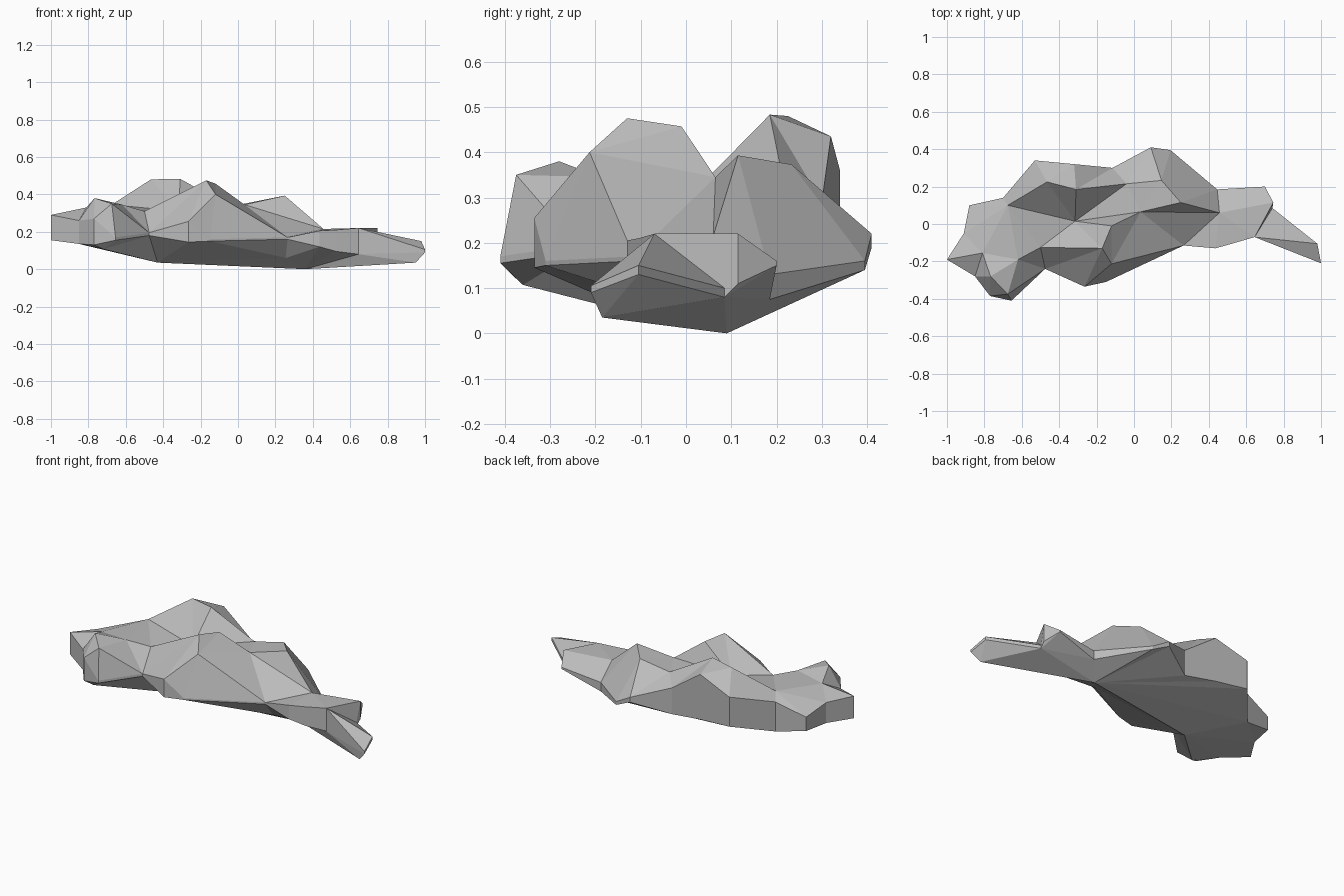
import bpy
import bmesh
from mathutils import Vector
from mathutils.geometry import delaunay_2d_cdt

default_cube = bpy.data.objects.get("Cube")
if default_cube:
    bpy.data.objects.remove(default_cube, do_unlink=True)


def make_material(name, colour):
    material = bpy.data.materials.new(name)
    material.use_nodes = True
    material.diffuse_color = colour
    material.node_tree.nodes["Principled BSDF"].inputs["Base Color"].default_value = colour
    return material


def add_sheet(bm, rim, paths):
    """Stretch a faceted sheet inside the rim, creased along each path."""
    points, edges = list(rim), []
    count = len(rim)
    edges += [(i, (i + 1) % count) for i in range(count)]
    for path in paths:
        indices = []
        for point in path:
            if point not in points:
                points.append(point)
            indices.append(points.index(point))
        edges += list(zip(indices, indices[1:]))
    flat = [Vector(point[:2]) for point in points]
    coords, _, faces, origins, _, _ = delaunay_2d_cdt(flat, edges, [], 1, 1e-5)
    verts = []
    for coord, origin in zip(coords, origins):
        height = points[origin[0]][2] if origin else 0.2
        verts.append(bm.verts.new((coord.x, coord.y, height)))
    for face in faces:
        bm.faces.new([verts[i] for i in face])


# Outline of the rock: x, y, upper edge height, lower edge height
left_end = [(-1, -.19, .29, .155), (-.91, -.05, .28, .155), (-.88, .1, .24, .155)]
back_side = [(-.7, .14, .3, .12), (-.53, .34, .36, .18), (-.32, .32, .435, .16),
             (-.115, .3, .29, .13), (.09, .41, .22, .19), (.195, .395, .16, .14),
             (.445, .185, .13, .075)]
right_end = [(.7, .2, .16, .15), (.745, .115, .22, .11), (.74, .085, .1, .08),
             (.98, -.105, .15, .13), (1, -.21, .105, .09)]
front_side = [(.645, -.07, .22, .08), (.525, -.105, .21, .095), (.435, -.13, .205, .12),
              (.265, -.115, .17, .16), (-.15, -.31, .16, .15),
              (-.265, -.335, .255, .145), (-.475, -.24, .195, .18)]
front_knob = [(-.655, -.41, .17, .155), (-.77, -.385, .27, .13), (-.85, -.28, .26, .135)]
outline = left_end + back_side + right_end + front_side + front_knob
upper_rim = [(x, y, top) for x, y, top, low in outline]
lower_rim = [(x, y, low) for x, y, top, low in outline]

# Points where several creases meet
shoulder = (-.675, .1, .345)
neck = (-.5, -.125, .31)
hollow = (-.315, .015, .31)
back_saddle = (-.04, .215, .335)
middle_saddle = (.035, .065, .345)
right_saddle = (.457, .06, .215)
front_peak = (-.17, -.13, .475)
front_spur = (-.12, -.213, .4)
knob_peak = (-.767, -.28, .38)
knob_back = (-.62, -.19, .345)

# Creases along the ridges and valleys
back_ridge = [shoulder, (-.465, .225, .48), (-.31, .185, .483), back_saddle,
              (.147, .233, .373), (.25, .115, .393), right_saddle]
front_ridge = [neck, front_peak, (-.12, -.01, .457), middle_saddle, right_saddle]
valley = [shoulder, hollow, back_saddle, middle_saddle, hollow, neck]
spur = [front_peak, front_spur, middle_saddle]
knob_ridge = [(-.675, -.375, .35), knob_peak, (-.81, -.155, .33), shoulder]
knob_link = [knob_peak, knob_back, neck]
tail_step = [point for point in upper_rim if point[2] == .22 and point[0] > .6]
creases = [back_ridge, front_ridge, valley, spur, knob_ridge, knob_link, tail_step]

# Underside: a keel with creases fanning from its lowest point
keel_low = (.36, .09, 0)
keel_left = (-.43, -.08, .035)
keel = [(-.72, -.36, .107), keel_left, keel_low, (.95, -.185, .035)]
belly = [keel_left, (.255, -.03, .06), keel_low]
fan = [[keel_low, point] for point in lower_rim[3:7]]

bm = bmesh.new()
add_sheet(bm, upper_rim, creases)
add_sheet(bm, lower_rim, [keel, belly] + fan)
# Side band joining the two rims
for i in range(len(outline)):
    j = (i + 1) % len(outline)
    corners = (upper_rim[i], upper_rim[j], lower_rim[j], lower_rim[i])
    bm.faces.new([bm.verts.new(corner) for corner in corners])
bmesh.ops.remove_doubles(bm, verts=bm.verts, dist=.001)
bmesh.ops.recalc_face_normals(bm, faces=bm.faces)

mesh = bpy.data.meshes.new("rock")
bm.to_mesh(mesh)
bm.free()
rock = bpy.data.objects.new("rock", mesh)
bpy.context.collection.objects.link(rock)
mesh.materials.append(make_material("stone_grey", (.5, .5, .5, 1)))
